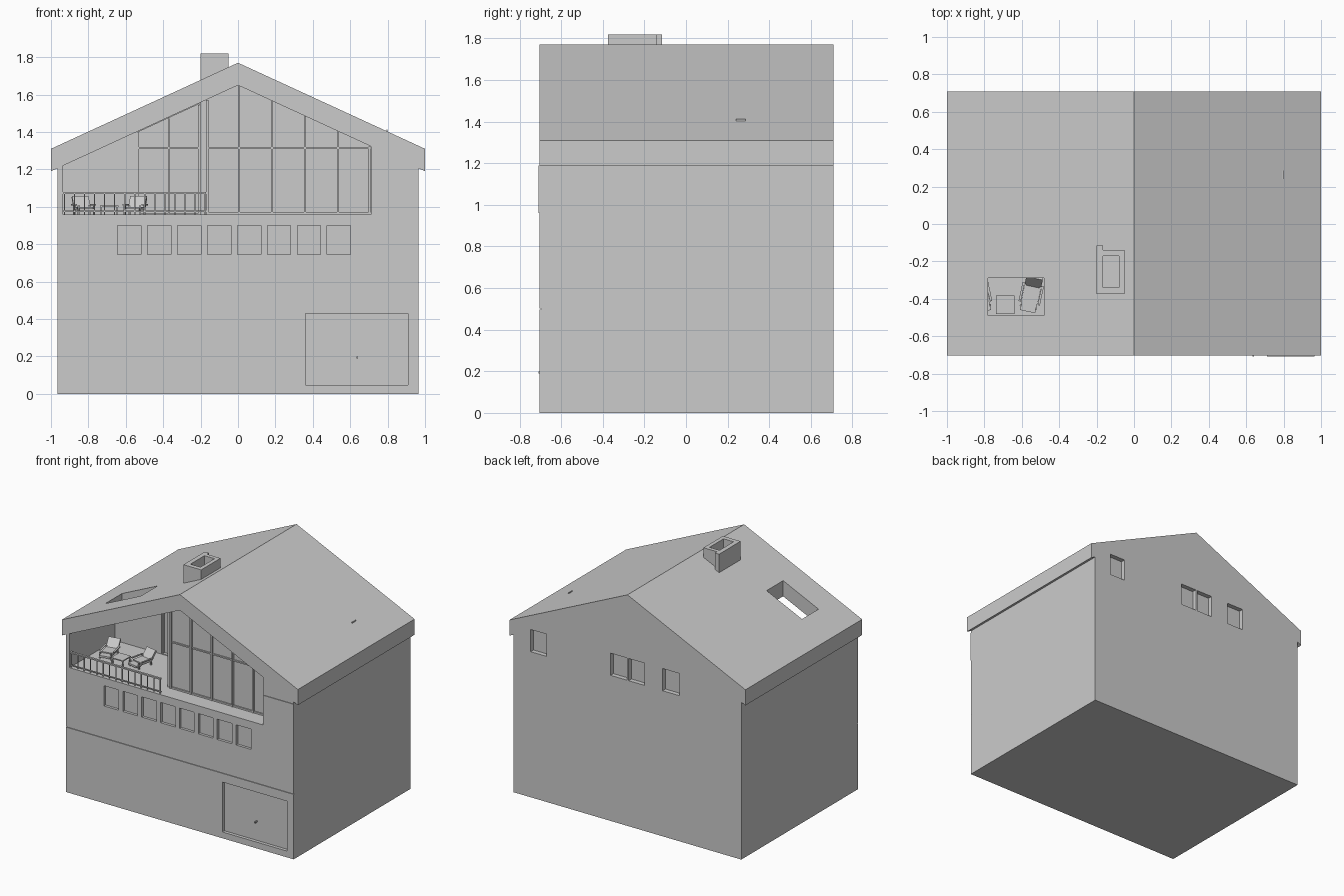
import bpy, math
from mathutils import Vector, Matrix

if "Cube" in bpy.data.objects:
    bpy.data.objects.remove(bpy.data.objects["Cube"])

FRONT, BACK = -0.704, 0.709
SLOPE = 0.46


def ceiling(x):
    return 1.65 - SLOPE * abs(x)


def prism(name, pts, y0, y1):
    """Extrude an x/z outline along y."""
    n = len(pts)
    verts = [(x, y0, z) for x, z in pts] + [(x, y1, z) for x, z in pts]
    faces = [tuple(range(n)), tuple(range(2 * n - 1, n - 1, -1))]
    faces += [(i, i + n, (i + 1) % n + n, (i + 1) % n) for i in range(n)]
    me = bpy.data.meshes.new(name)
    me.from_pydata(verts, [], faces)
    me.update()
    ob = bpy.data.objects.new(name, me)
    bpy.context.collection.objects.link(ob)
    return ob


def box(name, x0, x1, y0, y1, z0, z1):
    return prism(name, [(x0, z0), (x1, z0), (x1, z1), (x0, z1)], y0, y1)


def cut(target, cutter):
    """Subtract the cutter and remove it."""
    mod = target.modifiers.new("cut", 'BOOLEAN')
    mod.operation = 'DIFFERENCE'
    mod.solver = 'EXACT'
    mod.object = cutter
    bpy.context.view_layer.objects.active = target
    bpy.ops.object.modifier_apply(modifier=mod.name)
    bpy.data.objects.remove(cutter)


# House shell: walls and gable roof as one solid
half = [(0.965, 0), (0.965, ceiling(0.965)), (1, 1.19), (1, 1.31)]
outline = half + [(0, 1.77)] + [(-x, z) for x, z in reversed(half)]
house = prism("house_shell", outline, FRONT, BACK)

# Front gable recess and deeper terrace
cut(house, prism("gable_cut", [(-0.935, 0.96), (0.71, 0.96), (0.71, ceiling(0.71)),
                               (0, 1.65), (-0.935, ceiling(0.935))], -0.8, -0.57))
cut(house, prism("terrace_cut", [(-0.935, 0.96), (-0.2, 0.96), (-0.2, ceiling(0.2)),
                                 (-0.935, ceiling(0.935))], -0.75, -0.155))
# Terrace glazing recess
cut(house, prism("glazing_cut", [(-0.54, 0.965), (-0.205, 0.965), (-0.205, ceiling(0.205) - 0.005),
                                 (-0.54, ceiling(0.54) - 0.005)], -0.3, -0.13))
# Roof opening above the terrace
cut(house, box("roof_opening_cut", -0.78, -0.48, -0.49, -0.29, 1.15, 1.9))
# Row of front windows
for i in range(8):
    x = -0.643 + 0.16 * i
    cut(house, box("front_window_cut", x, x + 0.125, -0.8, FRONT + 0.02, 0.745, 0.9))
# Garage door recess and floor joint
cut(house, box("door_cut", 0.36, 0.91, -0.8, FRONT + 0.025, 0.048, 0.43))
cut(house, box("floor_joint_cut", -1.1, 1.1, -0.8, FRONT + 0.006, 0.497, 0.503))
# Back windows
for x0, x1 in ((0.685, 0.82), (0.005, 0.143), (-0.145, -0.01), (-0.44, -0.298)):
    cut(house, box("back_window_cut", x0, x1, BACK - 0.035, 0.8, 1.115, 1.285))

# Facade panel beside the gable glazing, door knob and roof vent
box("facade_panel", 0.71, 0.965, -0.709, FRONT, 0.96, 1.19)
box("door_knob", 0.633, 0.641, -0.709, FRONT + 0.025, 0.19, 0.2)
box("roof_vent", 0.793, 0.799, 0.24, 0.285, 1.38, 1.412)

# Chimney with open flue
chimney = box("chimney", -0.2, -0.05, -0.375, -0.14, 1.66, 1.82)
cut(chimney, box("flue_cut", -0.165, -0.08, -0.34, -0.17, 1.745, 1.9))
box("chimney_fin", -0.2, -0.165, -0.14, -0.115, 1.66, 1.82)

# Gable glazing bars
for i in range(6):
    x = -0.17 + 0.176 * i
    x = min(max(x, -0.165), 0.703)
    box("gable_mullion", x - 0.006, x + 0.006, -0.584, -0.569, 0.96, ceiling(x) - 0.003)
box("gable_transom", -0.17, 0.71, -0.58, -0.569, 1.31, 1.32)
box("gable_sill", -0.17, 0.71, -0.58, -0.569, 0.96, 0.972)

# Terrace glazing bars
for x in (-0.535, -0.37, -0.21):
    box("terrace_mullion", x - 0.005, x + 0.005, -0.15, -0.129, 0.962, ceiling(x) - 0.008)
box("terrace_transom", -0.54, -0.205, -0.15, -0.129, 1.31, 1.32)

# Railing
box("top_rail", -0.935, -0.17, -0.697, -0.681, 1.068, 1.078)
box("bottom_rail", -0.935, -0.17, -0.693, -0.685, 0.972, 0.979)
for i in range(15):
    x = -0.928 + i * 0.0537
    box("baluster", x - 0.003, x + 0.003, -0.692, -0.686, 0.96, 1.07)


# Terrace chairs, built around their own centre then turned
def chair(cx, cy, angle):
    parts = []
    for s in (-1, 1):
        parts.append(box("chair_arm", s * 0.052 - 0.006, s * 0.052 + 0.006, -0.05, 0.055, 1.008, 1.014))
        for y in (-0.075, 0.04):
            parts.append(box("chair_leg", s * 0.042 - 0.005, s * 0.042 + 0.005, y, y + 0.01, 0.96, 1.008))
    parts.append(box("chair_seat", -0.045, 0.045, -0.045, 0.05, 0.985, 1.0))
    parts.append(box("chair_footrest", -0.042, 0.042, -0.095, -0.045, 0.978, 0.992))
    back = box("chair_back", -0.045, 0.045, -0.008, 0.008, 0, 0.078)
    back.data.transform(Matrix.Translation((0, 0.045, 0.992)) @ Matrix.Rotation(math.radians(-38), 4, 'X'))
    parts.append(back)
    for p in parts:
        p.matrix_world = Matrix.Translation((cx, cy, 0)) @ Matrix.Rotation(math.radians(angle), 4, 'Z')


chair(-0.55, -0.375, -12)
chair(-0.825, -0.375, 12)

# Side table
box("table_top", -0.738, -0.64, -0.48, -0.383, 0.998, 1.006)
for x in (-0.736, -0.65):
    for y in (-0.478, -0.393):
        box("table_leg", x, x + 0.008, y, y + 0.008, 0.96, 0.998)
